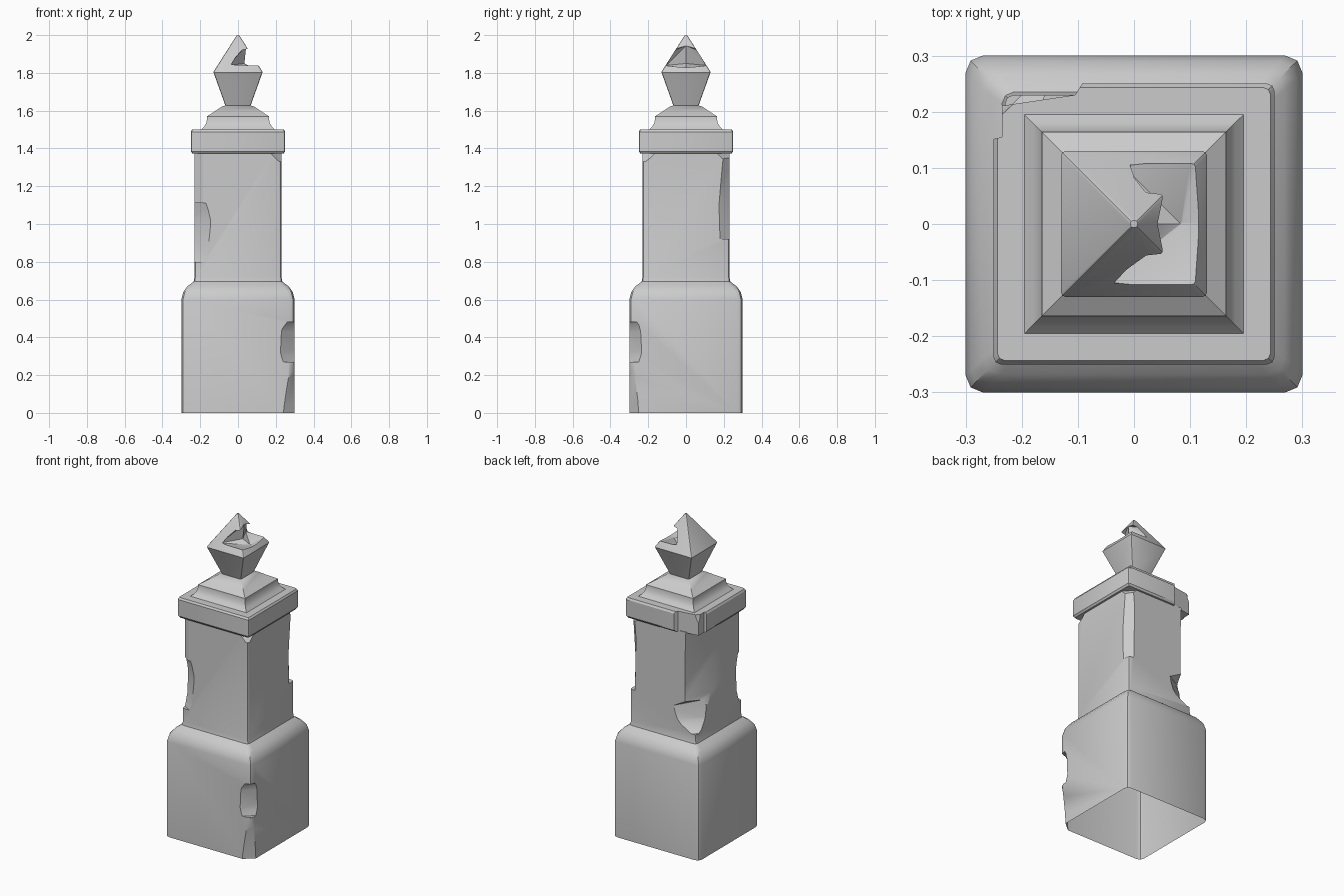
import bpy, bmesh, math
from mathutils import Vector

cube = bpy.data.objects.get("Cube")
if cube:
    bpy.data.objects.remove(cube, do_unlink=True)

stone = bpy.data.materials.new("pale grey stone")
stone.use_nodes = True
GREY = (0.6, 0.6, 0.6, 1)
stone.diffuse_color = GREY
stone.node_tree.nodes["Principled BSDF"].inputs["Base Color"].default_value = GREY


def add_object(name, bm):
    bmesh.ops.recalc_face_normals(bm, faces=bm.faces)
    mesh = bpy.data.meshes.new(name)
    bm.to_mesh(mesh)
    bm.free()
    ob = bpy.data.objects.new(name, mesh)
    bpy.context.collection.objects.link(ob)
    mesh.materials.append(stone)
    return ob


def square_ring(half, z, r):
    """Square outline with corners rounded by radius r."""
    pts = []
    for k in range(4):
        a = math.pi / 4 + k * math.pi / 2
        sx, sy = math.copysign(1, math.cos(a)), math.copysign(1, math.sin(a))
        for t in ((-1, 0, 1) if r else (0,)):
            b = a + t * math.pi / 4
            pts.append((sx * (half - r) + r * math.cos(b) if r else sx * half,
                        sy * (half - r) + r * math.sin(b) if r else sy * half, z))
    return pts


def loft(name, sections):
    """Closed solid through square sections (half width, height, radius)."""
    bm = bmesh.new()
    rings = [[bm.verts.new(p) for p in square_ring(*s)] for s in sections]
    n = len(rings[0])
    for a, b in zip(rings, rings[1:]):
        for i in range(n):
            j = (i + 1) % n
            bm.faces.new((a[i], a[j], b[j], b[i]))
    bm.faces.new(rings[0])
    bm.faces.new(rings[-1])
    return add_object(name, bm)


def hull(points):
    bm = bmesh.new()
    for p in points:
        bm.verts.new(p)
    res = bmesh.ops.convex_hull(bm, input=bm.verts)
    spare = [g for g in res["geom_interior"] if isinstance(g, bmesh.types.BMVert)]
    bmesh.ops.delete(bm, geom=spare, context="VERTS")
    return add_object("chip_cutter", bm)


def carve(target, points):
    """Knock a convex chip out of the target."""
    cutter = hull(points)
    cutter.hide_render = True
    mod = target.modifiers.new("chip", "BOOLEAN")
    mod.operation = "DIFFERENCE"
    mod.solver = "EXACT"
    mod.object = cutter
    bpy.context.view_layer.update()
    graph = bpy.context.evaluated_depsgraph_get()
    mesh = bpy.data.meshes.new_from_object(target.evaluated_get(graph))
    target.modifiers.clear()
    target.data = mesh
    bpy.data.objects.remove(cutter, do_unlink=True)


def corner_chip(target, sx, sy, half, levels):
    """Break a vertical corner; levels are (height, bite along x, bite along y)."""
    pts = []
    far = half + 0.05
    for z, bx, by in levels:
        slope = (bx + by) / max(bx * by, 1e-6)
        ex = 0.05 * bx / by
        ey = 0.05 * by / bx
        pts += [(sx * (half - bx - ex), sy * far, z),
                (sx * far, sy * (half - by - ey), z), (sx * far, sy * far, z)]
    carve(target, pts)


# Pedestal, shoulder and shaft in one shell
pillar = loft("pillar", [(0.3, 0, 0.03), (0.3, 0.6, 0.03), (0.29, 0.64, 0.03),
                         (0.268, 0.67, 0.03), (0.235, 0.695, 0.02),
                         (0.23, 0.72, 0.015), (0.23, 1.38, 0.015)])
# Broken pedestal corner
corner_chip(pillar, 1, -1, 0.3, [(0.27, 0.06, 0.05), (0.32, 0.075, 0.065),
                                 (0.43, 0.07, 0.06), (0.48, 0.04, 0.04)])
corner_chip(pillar, 1, -1, 0.3, [(-0.01, 0.06, 0.05), (0.1, 0.045, 0.04), (0.28, 0.012, 0.012)])
# Long break and low bite on the back right shaft corner
corner_chip(pillar, -1, 1, 0.23, [(0.9, 0.065, 0.12), (1.0, 0.07, 0.15),
                                  (1.15, 0.07, 0.15), (1.39, 0.07, 0.23)])
corner_chip(pillar, -1, 1, 0.23, [(0.75, 0.03, 0.03), (0.82, 0.13, 0.09),
                                  (0.88, 0.15, 0.1), (0.95, 0.06, 0.08)])
# Worn front right and back left shaft corners
corner_chip(pillar, -1, -1, 0.23, [(1.05, 0.045, 0.03), (1.39, 0.045, 0.03)])
corner_chip(pillar, -1, -1, 0.23, [(0.8, 0.05, 0.03), (0.9, 0.06, 0.05),
                                   (1.02, 0.085, 0.06), (1.11, 0.06, 0.04)])
corner_chip(pillar, 1, 1, 0.23, [(0.92, 0.035, 0.05), (1.1, 0.03, 0.04), (1.39, 0.03, 0.03)])
# Small nicks beneath the capital
for sx, sy in ((1, -1), (1, 1)):
    corner_chip(pillar, sx, sy, 0.23, [(1.33, 0.012, 0.015), (1.39, 0.07, 0.08)])

# Open underside
bm = bmesh.new()
bm.from_mesh(pillar.data)
under = [f for f in bm.faces if f.calc_center_median().z < 0.001 and f.normal.z < -0.9]
bmesh.ops.delete(bm, geom=under, context="FACES")
bm.to_mesh(pillar.data)
bm.free()

# Capital slab with its broken back right corner
slab = loft("capital_slab", [(0.242, 1.373, 0.012), (0.25, 1.385, 0.012),
                             (0.25, 1.488, 0.012), (0.243, 1.5, 0.012)])
carve(slab, [(x, y, z) for z in (1.36, 1.51) for x, y in
             ((-0.3, 0.14), (-0.235, 0.155), (-0.235, 0.215), (-0.27, 0.3), (-0.3, 0.3))])
carve(slab, [(x, y, z) for z in (1.36, 1.51) for x, y in
             ((-0.08, 0.27), (-0.105, 0.23), (-0.2, 0.232), (-0.24, 0.21), (-0.3, 0.3))])
corner_chip(slab, -1, 1, 0.25, [(1.42, 0.03, 0.03), (1.46, 0.06, 0.06), (1.51, 0.075, 0.07)])

# Stepped roof
roof = loft("stepped_roof", [(0.2, 1.495, 0), (0.18, 1.515, 0), (0.166, 1.538, 0),
                             (0.164, 1.57, 0), (0.125, 1.595, 0), (0.085, 1.622, 0),
                             (0.06, 1.63, 0)])

# Diamond finial with a hollow broken out of its left side
finial = loft("finial", [(0.065, 1.622, 0.006), (0.127, 1.795, 0.008),
                         (0.13, 1.803, 0.008), (0.126, 1.812, 0.008), (0.006, 2.0, 0.004)])
for s, back in ((-1, -0.05), (1, -0.02)):
    carve(finial, [(0.035, s * -0.002, 1.85), (0.085, s * -0.002, 1.825),
                   (0.2, s * -0.002, 1.84), (back, s * 0.105, 1.84),
                   (0.1, s * 0.105, 1.838), (0.2, s * 0.12, 1.845),
                   (0.045, s * -0.002, 1.945), (0.02, s * 0.06, 1.92),
                   (0.2, s * -0.002, 1.96), (0.2, s * 0.1, 1.93)])

# Soft shading with crisp breaks
for ob in (pillar, slab, finial, roof):
    bpy.ops.object.select_all(action="DESELECT")
    ob.select_set(True)
    bpy.context.view_layer.objects.active = ob
    bpy.ops.object.shade_smooth_by_angle(angle=math.radians(30))
